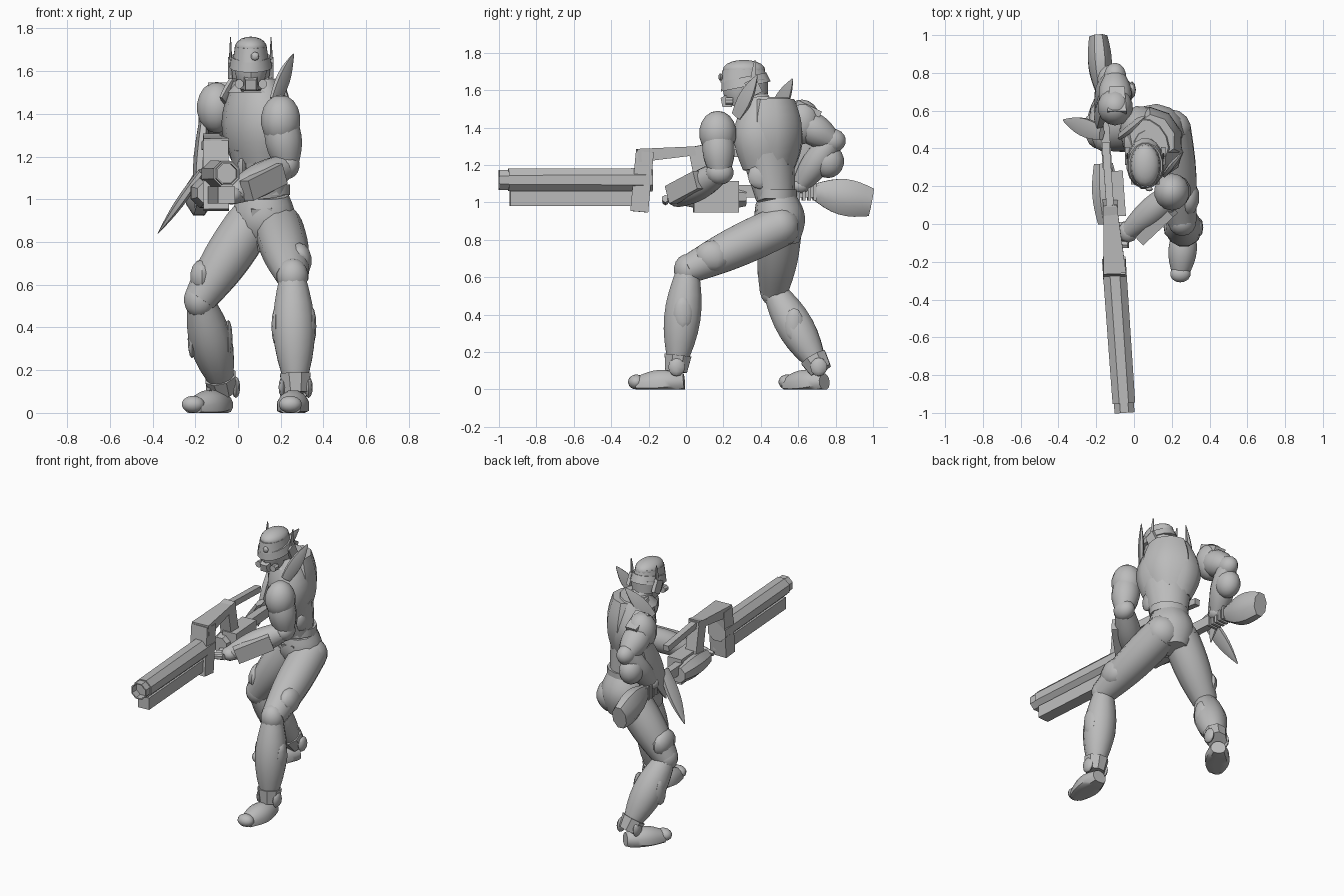
import bpy, bmesh, math
from mathutils import Vector

if "Cube" in bpy.data.objects:
    bpy.data.objects.remove(bpy.data.objects["Cube"])

grey = bpy.data.materials.new("plain grey")
grey.use_nodes = True
grey.diffuse_color = (.5, .5, .5, 1)
grey.node_tree.nodes["Principled BSDF"].inputs["Base Color"].default_value = grey.diffuse_color

ACROSS, FORE_AFT, UP = Vector((1, 0, 0)), Vector((0, 1, 0)), Vector((0, 0, 1))
HIP_LINE, WAIST_LINE, SHOULDER_LINE = Vector((1, -.3, 0)), Vector((.8, -.6, 0)), Vector((.55, -.8, 0))


def at(x, y, z):
    return Vector((x, y, z))


def finish(name, bm):
    mesh = bpy.data.meshes.new(name)
    bm.to_mesh(mesh)
    bm.free()
    mesh.materials.append(grey)
    part = bpy.data.objects.new(name, mesh)
    bpy.context.collection.objects.link(part)
    bpy.ops.object.select_all(action="DESELECT")
    part.select_set(True)
    bpy.context.view_layer.objects.active = part
    bpy.ops.object.shade_smooth_by_angle(angle=math.radians(40))


def limb(name, start, end, start_radius, end_radius, bulge=0, flat=1, side=ACROSS, sides=12, hollow=False):
    """Tapered, optionally swelling prism; flat scales its depth against its width."""
    bm = bmesh.new()
    along = (end - start).normalized()
    wide = (side - along * side.dot(along)).normalized()
    deep = along.cross(wide) * flat
    steps = 8 if bulge else 1
    loops = []
    for i in range(steps + 1):
        t = i / steps
        radius = start_radius + (end_radius - start_radius) * t + bulge * math.sin(math.pi * t)
        radius /= math.cos(math.pi / sides)
        loop = []
        for k in range(sides):
            angle = math.tau * (k + .5) / sides
            point = start.lerp(end, t) + radius * (wide * math.cos(angle) + deep * math.sin(angle))
            point.z = max(point.z, 0)
            loop.append(bm.verts.new(point))
        loops.append(loop)
    for lower, upper in zip(loops, loops[1:]):
        for k in range(sides):
            bm.faces.new((lower[k - 1], lower[k], upper[k], upper[k - 1]))
    mouth = bm.faces.new(loops[0])
    bm.faces.new(loops[-1])
    bmesh.ops.recalc_face_normals(bm, faces=bm.faces)
    if hollow:
        bmesh.ops.inset_region(bm, faces=[mouth], thickness=.008)
        bmesh.ops.inset_region(bm, faces=[mouth], thickness=.002, depth=-.09)
    finish(name, bm)


def box(name, start, end, half_width, flat=1, taper=1, side=ACROSS):
    limb(name, start, end, half_width, half_width * taper, flat=flat, side=side, sides=4)


def blade(name, start, end, width, side):
    limb(name, start, end, width * .6, .004, bulge=width * .45, flat=.4, side=side, sides=6)


def ball(name, centre, wide, deep, tall, segments=14):
    bm = bmesh.new()
    bmesh.ops.create_uvsphere(bm, u_segments=segments, v_segments=segments // 2 + 2, radius=1)
    bmesh.ops.scale(bm, vec=(wide, deep, tall), verts=bm.verts)
    bmesh.ops.translate(bm, vec=centre, verts=bm.verts)
    finish(name, bm)


def leg(name, hip, knee, ankle, heel, toe, outward):
    ball(name + "_hip", hip, .115, .11, .11)
    limb(name + "_thigh", hip, knee, .11, .075, bulge=.015)
    limb(name + "_shin", knee, ankle, .06, .045, bulge=.045)
    ball(name + "_knee_cap", knee, .075, .075, .085)
    ball(name + "_thigh_pad", knee.lerp(hip, .27) + outward * .05 + UP * .01, .06, .1, .085, segments=10)
    limb(name + "_ankle_cuff", ankle.lerp(knee, -.05), ankle.lerp(knee, .12), .058, .072, sides=8)
    limb(name + "_foot", heel, toe, .045, .045, bulge=.03)
    ball(name + "_toe_cap", toe + UP * .02, .055, .045, .04)
    for facing in (outward, -outward):
        ball(name + "_shin_pad", knee.lerp(ankle, .45) + facing * .085, .02, .05, .09, segments=8)
        ball(name + "_ankle_disc", ankle + facing * .06, .02, .045, .05, segments=8)


def arm(name, shoulder, elbow, hand):
    ball(name + "_shoulder", shoulder, .095, .1, .12)
    limb(name + "_upper_arm", shoulder, elbow, .075, .055, bulge=.02)
    ball(name + "_elbow", elbow, .06, .075, .065)
    limb(name + "_forearm", elbow, hand, .055, .045, bulge=.025)
    ball(name + "_hand", hand, .055, .06, .045, segments=10)


# Legs: the left strides forward, the right trails
leg("left", hip=at(.19, .5, .87), knee=at(.255, .01, .64), ankle=at(.27, -.05, .12),
    heel=at(.27, -.01, .04), toe=at(.245, -.265, .02), outward=ACROSS)
leg("right", hip=at(.05, .51, .88), knee=at(-.18, .47, .53), ankle=at(-.07, .71, .12),
    heel=at(-.06, .74, .04), toe=at(-.21, .54, .02), outward=-ACROSS)

# Torso, twisting from hips to shoulders
waist = at(.12, .48, 1.02)
neck = at(.08, .42, 1.5)
limb("pelvis", at(.12, .53, .77), waist, .08, .115, bulge=.045, flat=.9, side=HIP_LINE)
limb("belt", waist, waist + UP * .05, .12, .12, flat=.88, side=HIP_LINE)
limb("abdomen", waist, at(.1, .44, 1.25), .112, .15, flat=.85, side=WAIST_LINE)
limb("chest", at(.1, .44, 1.17), at(.08, .44, 1.56), .145, .12, bulge=.065, flat=.72, side=SHOULDER_LINE)
limb("back_plate", at(.14, .48, 1.2), at(.12, .47, 1.55), .09, .11, bulge=.045, flat=.75, side=SHOULDER_LINE, sides=8)
limb("collar", neck, neck + UP * .06, .13, .075)
box("groin_guard", at(.11, .39, .96), at(.12, .44, .76), .05, flat=.4, taper=.5)
for x in (.02, .21):
    ball("waist_plate", at(x, .4, 1.14), .025, .07, .07, segments=8)

# Head, tipped forward
head = at(.06, .31, 1.65)
limb("neck", neck, at(.06, .34, 1.6), .06, .065)
limb("face", at(.06, .285, 1.51), head, .045, .078, bulge=.01, flat=1.35, sides=10)
limb("helmet_brim", head + at(0, .01, -.03), head + UP * .02, .1, .09, flat=1.35, sides=16)
limb("helmet_crown", head, head + at(0, -.005, .065), .084, .074, flat=1.5, sides=16)
ball("helmet_dome", head + UP * .06, .076, .113, .052, segments=16)
limb("head_band", at(.06, .35, 1.57), head + FORE_AFT * .03, .085, .095, sides=10)
box("mouth_guard", at(.06, .24, 1.545), at(.06, .19, 1.535), .035, taper=.7)
ball("brow_stud", head + at(.02, -.125, .02), .02, .012, .02, segments=8)
for facing in (-ACROSS, ACROSS):
    ear = head + facing * .095
    box("ear_box", ear + at(0, .02, -.05), ear + at(0, .08, -.02), .012, flat=3.5)
    blade("antenna", ear + at(0, .04, -.08), ear + at(0, .06, .11), .016, FORE_AFT)
    cheek = at(.06, .25, 1.54) + facing * .055
    limb("breather", cheek, cheek - FORE_AFT * .04, .02, .02, sides=8)

# Arms: the left supports the weapon, the right is drawn back to its grip
left_hand, right_hand = at(-.03, -.04, 1.02), at(-.16, .61, 1.09)
right_elbow = at(-.1, .78, 1.33)
arm("left", shoulder=at(.2, .17, 1.37), elbow=at(.23, .18, 1.16), hand=left_hand)
arm("right", shoulder=at(-.1, .62, 1.43), elbow=right_elbow, hand=right_hand)
ball("right_forearm_bulk", right_elbow + at(-.02, -.02, -.11), .075, .085, .09)
box("left_forearm_shield", at(.04, -.08, 1.04), at(.2, .07, 1.12), .05, flat=.6, side=UP)
box("right_shoulder_plate", at(-.09, .59, 1.53), at(-.09, .72, 1.47), .05, flat=.4, taper=.8)
blade("right_arm_guard", at(-.16, .66, 1.36), at(-.2, .5, .95), .085, FORE_AFT)
blade("right_arm_blade", at(-.17, .48, 1.13), at(-.375, .55, .84), .06, FORE_AFT)
blade("left_shoulder_spike", at(.17, .27, 1.46), at(.26, .38, 1.68), .05, WAIST_LINE.cross(UP))
blade("right_shoulder_spike", at(-.07, .47, 1.46), at(.06, .57, 1.66), .05, WAIST_LINE.cross(UP))
for k in range(4):
    knuckle = left_hand - FORE_AFT * (.07 - k * .035)
    limb("left_finger", knuckle, knuckle - at(.1, 0, .02), .018, .014, side=FORE_AFT, sides=6)


# Long weapon, slanting across the body
def gun(y, z):
    return at(-.12 - y * .07, y, z)


limb("barrel", gun(-.95, 1.12), gun(-.18, 1.12), .06, .063, sides=8)
limb("muzzle", gun(-1, 1.12), gun(-.9, 1.12), .053, .053, sides=8, hollow=True)
box("lower_rail", gun(-.94, 1.02), gun(-.2, 1.02), .04)
box("frame_front_post", gun(-.25, .95), gun(-.22, 1.27), .06, flat=.8)
box("frame_top_bar", gun(-.26, 1.25), gun(.1, 1.28), .06, flat=.6, taper=.6)
box("frame_rear_post", gun(.05, 1.3), gun(.1, 1.05), .04)
box("upper_strut", gun(.06, 1.28), gun(.43, 1.25), .02)
limb("receiver", gun(0, 1.03) - ACROSS * .02, gun(.32, 1.03) - ACROSS * .02, .05, .05, bulge=.02, sides=8)
box("receiver_block", gun(.04, 1.03) + ACROSS * .03, gun(.28, 1.03) + ACROSS * .03, .05, flat=1.7)
box("rear_rail", gun(.26, 1.06), gun(.72, 1.06), .025, flat=1.3)
for k in range(5):
    y = .56 + k * .03
    box("grip_ridge", gun(y, 1.055), gun(y + .016, 1.055), .035, flat=1.3)
limb("stock", gun(.68, 1.06), gun(.99, 1), .026, .048, bulge=.025, flat=1.55, sides=8)
